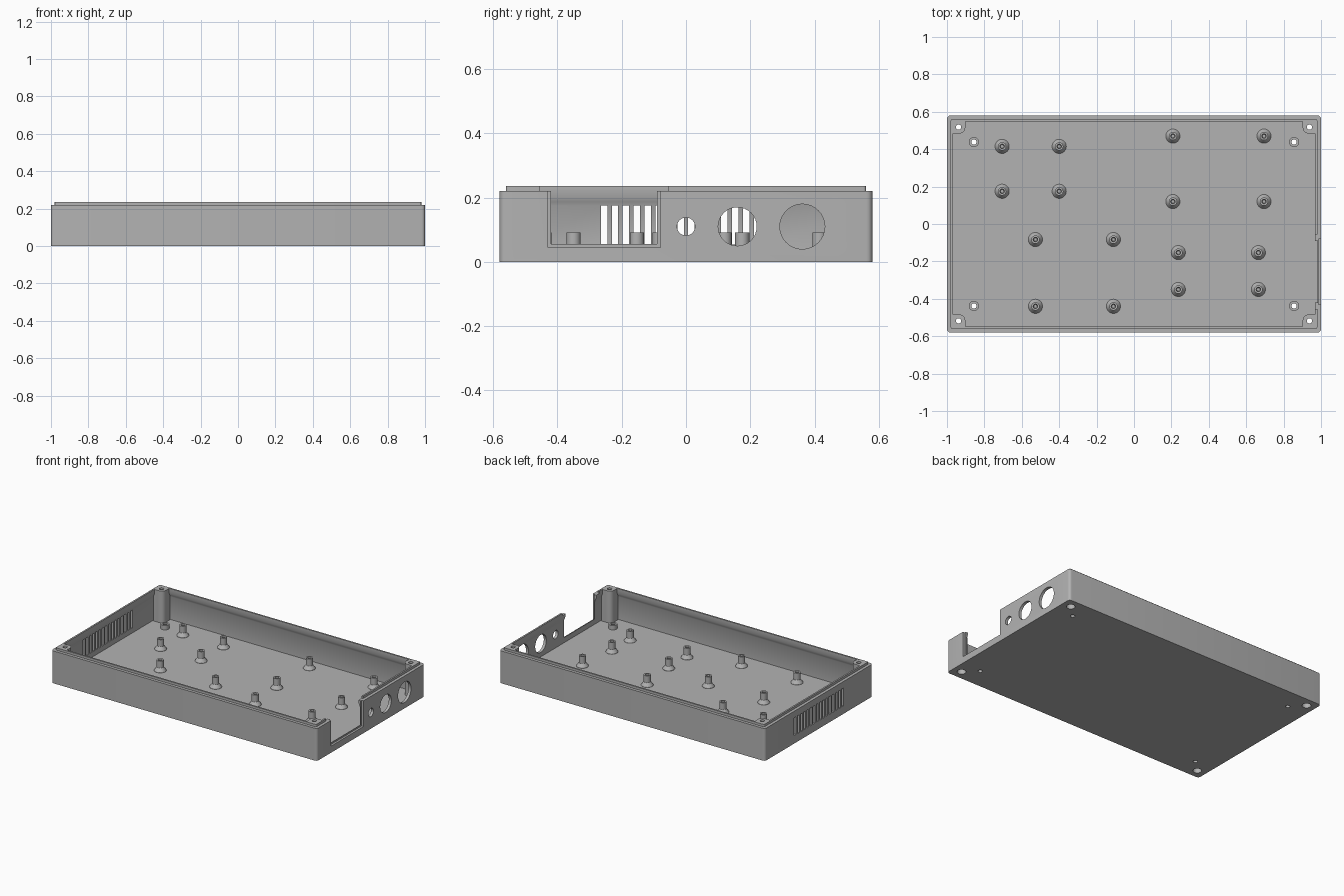
import bpy, bmesh, math
from mathutils import Matrix

cube = bpy.data.objects.get("Cube")
if cube:
    bpy.data.objects.remove(cube, do_unlink=True)

HX, HY = 1.0, 0.58            # half size of the tray
FLOOR, RIM, TOP = 0.02, 0.22, 0.236

grey = bpy.data.materials.new("light grey plastic")
grey.use_nodes = True
COLOUR = (0.45, 0.45, 0.45, 1)
grey.diffuse_color = COLOUR
grey.node_tree.nodes["Principled BSDF"].inputs["Base Color"].default_value = COLOUR


def make(name, bm):
    bmesh.ops.recalc_face_normals(bm, faces=bm.faces)
    mesh = bpy.data.meshes.new(name)
    bm.to_mesh(mesh)
    bm.free()
    mesh.materials.append(grey)
    ob = bpy.data.objects.new(name, mesh)
    bpy.context.collection.objects.link(ob)
    return ob


def rounded_rect(x0, x1, y0, y1, r, steps=5):
    pts = []
    corners = [(x1 - r, y1 - r), (x0 + r, y1 - r), (x0 + r, y0 + r), (x1 - r, y0 + r)]
    for q, (cx, cy) in enumerate(corners):
        for i in range(steps + 1):
            a = math.pi / 2 * (q + i / steps)
            pts.append((cx + r * math.cos(a), cy + r * math.sin(a)))
    return pts


def loft(bm, rings):
    """Skin a stack of (points, z) rings and cap both ends."""
    loops = [[bm.verts.new((x, y, z)) for x, y in pts] for pts, z in rings]
    n = len(loops[0])
    for a, b in zip(loops, loops[1:]):
        for i in range(n):
            bm.faces.new((a[i], a[(i + 1) % n], b[(i + 1) % n], b[i]))
    bm.faces.new(loops[0][::-1])
    bm.faces.new(loops[-1])


def box(bm, x0, x1, y0, y1, z0, z1):
    m = Matrix.Translation(((x0 + x1) / 2, (y0 + y1) / 2, (z0 + z1) / 2))
    bmesh.ops.create_cube(bm, size=1, matrix=m @ Matrix.Diagonal((x1 - x0, y1 - y0, z1 - z0, 1)))


def cylinder(bm, centre, r, depth, sideways=False):
    m = Matrix.Translation(centre)
    if sideways:
        m = m @ Matrix.Rotation(math.pi / 2, 4, 'Y')
    bmesh.ops.create_cone(bm, cap_ends=True, segments=32, radius1=r, radius2=r, depth=depth, matrix=m)


def lathe(name, profile):
    bm = bmesh.new()
    verts = [bm.verts.new((r, 0, z)) for r, z in profile]
    edges = [bm.edges.new(p) for p in zip(verts, verts[1:])]
    bmesh.ops.spin(bm, geom=verts + edges, axis=(0, 0, 1), cent=(0, 0, 0), steps=32, angle=2 * math.pi)
    bmesh.ops.remove_doubles(bm, verts=bm.verts, dist=0.0001)
    return make(name, bm)


def boolean(ob, bm, operation):
    tool = make("tool", bm)
    mod = ob.modifiers.new("bool", 'BOOLEAN')
    mod.operation, mod.object, mod.solver = operation, tool, 'EXACT'
    bpy.context.view_layer.objects.active = ob
    bpy.ops.object.modifier_apply(modifier=mod.name)
    bpy.data.objects.remove(tool, do_unlink=True)


def smooth(ob):
    bpy.ops.object.select_all(action='DESELECT')
    ob.select_set(True)
    bpy.context.view_layer.objects.active = ob
    bpy.ops.object.shade_smooth_by_angle(angle=math.radians(30))


# Tray shell: outside wall, stepped lip, sloped ledge under the rim, floor
section = [(0, 0), (0, RIM), (0.02, RIM), (0.02, TOP), (0.031, TOP),
           (0.031, 0.203), (0.019, 0.175), (0.019, FLOOR)]
bm = bmesh.new()
loft(bm, [(rounded_rect(-HX + d, HX - d, -HY + d, HY - d, 0.018 if d == 0 else 0.008), z)
          for d, z in section])
tray = make("tray", bm)

# Corner screw posts
corners = [(sx, sy) for sx in (-1, 1) for sy in (-1, 1)]
for sx, sy in corners:
    bm = bmesh.new()
    xs = sorted((sx * 0.902, sx * 0.975))
    ys = sorted((sy * 0.484, sy * 0.555))
    pts = rounded_rect(*xs, *ys, 0.03)
    loft(bm, [(pts, 0.01), (pts, TOP)])
    # square infill behind the rounded post
    boolean(tray, bm, 'UNION')
    bm = bmesh.new()
    box(bm, *sorted((sx * 0.935, sx * 0.976)), *ys, 0.011, TOP - 0.0005)
    boolean(tray, bm, 'UNION')
    bm = bmesh.new()
    box(bm, *xs, *sorted((sy * 0.515, sy * 0.556)), 0.012, TOP - 0.001)
    boolean(tray, bm, 'UNION')

# Screw holes through the posts, with wide recesses underneath, and floor holes
bm = bmesh.new()
for sx, sy in corners:
    cylinder(bm, (sx * 0.856, sy * 0.438, 0), 0.014, 0.2)
    cylinder(bm, (sx * 0.938, sy * 0.518, 0.2), 0.014, 0.3)
boolean(tray, bm, 'DIFFERENCE')
bm = bmesh.new()
for sx, sy in corners:
    cylinder(bm, (sx * 0.938, sy * 0.518, 0), 0.027, 0.12)
boolean(tray, bm, 'DIFFERENCE')

# Round ports in the right-hand wall and vent slots in the opposite wall
bm = bmesh.new()
for y, r in ((0, 0.028), (0.16, 0.06), (0.362, 0.07)):
    cylinder(bm, (HX, y, 0.11), r, 0.1, sideways=True)
for i in range(16):
    y = (i - 7.5) * 0.034
    box(bm, -1.05, -0.95, y - 0.01, y + 0.01, 0.054, 0.175)
boolean(tray, bm, 'DIFFERENCE')

# Panel opening: through cut, outer rebate, and wider gap in the lip
for cut in ((0.94, 1.05, -0.42, -0.09, 0.055, 0.3),
            (0.986, 1.05, -0.43, -0.08, 0.045, 0.3),
            (0.94, 1.05, -0.455, -0.055, RIM, 0.3)):
    bm = bmesh.new()
    box(bm, *cut)
    boolean(tray, bm, 'DIFFERENCE')
smooth(tray)


def place(source, name, spots):
    for i, (x, y) in enumerate(spots):
        ob = source if i == 0 else source.copy()
        if i:
            bpy.context.collection.objects.link(ob)
        ob.name = f"{name}_{i + 1}"
        ob.location = (x, y, 0)


# Board standoffs: flared foot, straight post, blind screw hole
standoff = lathe("standoff", [(0.038, FLOOR - 0.002), (0.038, FLOOR + 0.002), (0.022, 0.045),
                              (0.022, 0.092), (0.012, 0.092), (0.009, 0.06), (0, 0.06)])
smooth(standoff)
groups = [((-0.705, -0.4), (0.175, 0.415)), ((0.208, 0.695), (0.12, 0.47)),
          ((-0.527, -0.11), (-0.44, -0.083)), ((0.237, 0.665), (-0.35, -0.153))]
place(standoff, "standoff", [(x, y) for xs, ys in groups for x in xs for y in ys])

# Short hollow bosses around the floor holes
boss = lathe("floor_boss", [(0.014, FLOOR - 0.002), (0.027, FLOOR - 0.002), (0.027, 0.05),
                            (0.014, 0.05), (0.014, FLOOR - 0.002)])
smooth(boss)
place(boss, "floor_boss", [(sx * 0.856, sy * 0.438) for sx, sy in corners])
